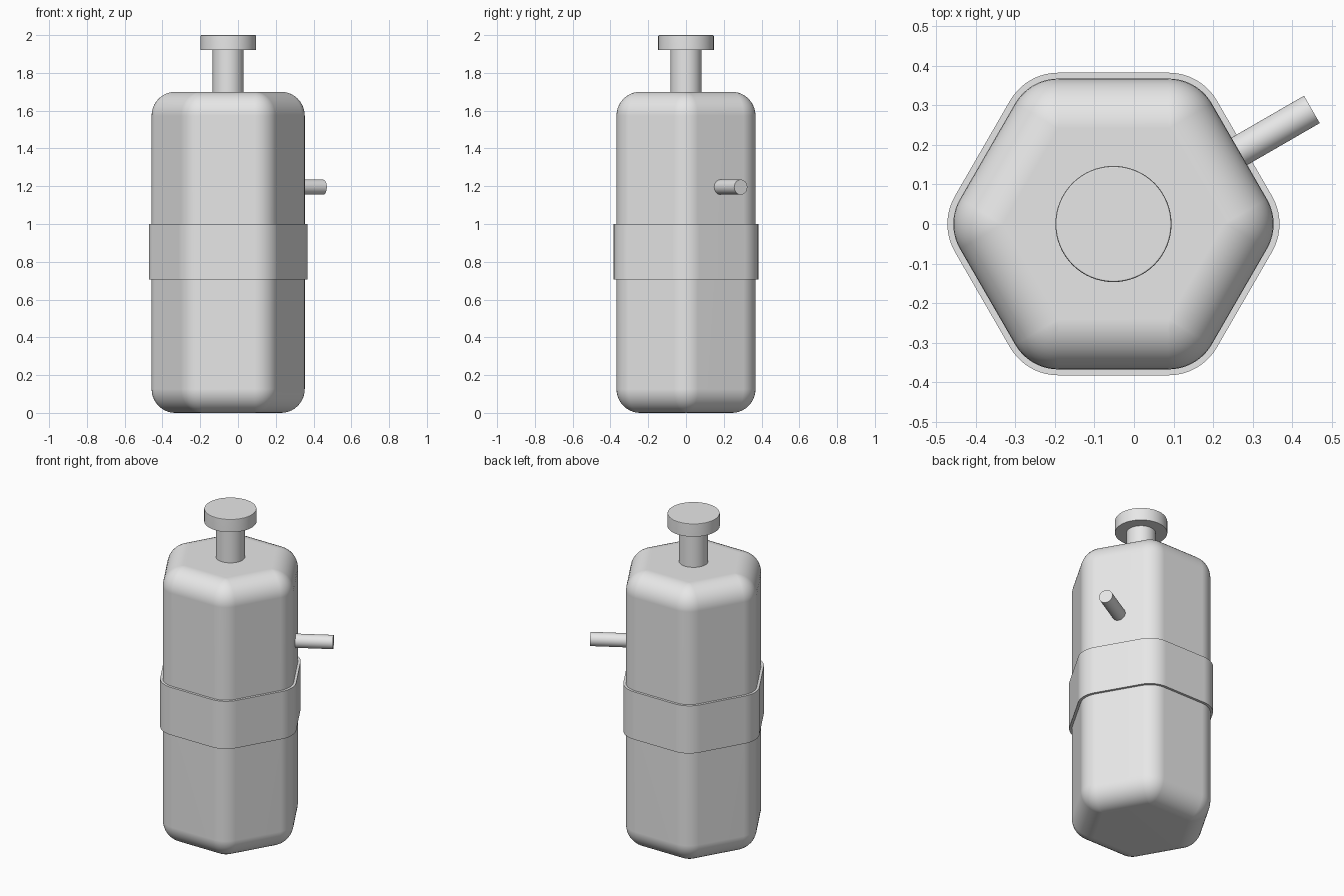
import bpy, bmesh
from math import sin, cos, pi, radians
from mathutils import Vector

cube = bpy.data.objects.get("Cube")
if cube:
    bpy.data.objects.remove(cube, do_unlink=True)

AXIS_X = -0.052      # centre line of the body
STEPS = 10           # segments per rounded edge

grey = bpy.data.materials.new("light_grey")
grey.use_nodes = True
colour = (0.8, 0.8, 0.8, 1)
grey.diffuse_color = colour
grey.node_tree.nodes["Principled BSDF"].inputs["Base Color"].default_value = colour


def hexagon(apothem, radius):
    """Rounded hexagon with two corners on the x axis."""
    points = []
    for side in range(6):
        corner = side * pi / 3
        reach = (apothem - radius) / cos(pi / 6)
        for i in range(STEPS + 1):
            a = corner - pi / 6 + i / STEPS * pi / 3
            points.append((AXIS_X + reach * cos(corner) + radius * cos(a),
                           reach * sin(corner) + radius * sin(a)))
    return points


def circle(radius, count=64):
    return [(AXIS_X + radius * cos(2 * pi * i / count),
             radius * sin(2 * pi * i / count)) for i in range(count)]


def finish(obj):
    obj.data.materials.append(grey)
    bpy.ops.object.select_all(action="DESELECT")
    obj.select_set(True)
    bpy.context.view_layer.objects.active = obj
    bpy.ops.object.shade_smooth_by_angle(angle=radians(35))
    weighted = obj.modifiers.new("even_shading", "WEIGHTED_NORMAL")
    weighted.keep_sharp = True


def loft(name, sections):
    """Skin a stack of (outline, height) sections and close both ends."""
    bm = bmesh.new()
    rings = [[bm.verts.new((x, y, z)) for x, y in outline] for outline, z in sections]
    for low, high in zip(rings, rings[1:]):
        for i in range(len(low)):
            j = (i + 1) % len(low)
            bm.faces.new((low[i], low[j], high[j], high[i]))
    bm.faces.new(rings[0][::-1])
    bm.faces.new(rings[-1])
    bmesh.ops.remove_doubles(bm, verts=bm.verts, dist=0.0001)
    bmesh.ops.recalc_face_normals(bm, faces=bm.faces)
    mesh = bpy.data.meshes.new(name)
    bm.to_mesh(mesh)
    bm.free()
    obj = bpy.data.objects.new(name, mesh)
    bpy.context.collection.objects.link(obj)
    finish(obj)


# Body: hexagonal block with every edge rounded alike
APOTHEM, ROUND, HEIGHT = 0.368, 0.126, 1.7
lower = []
for i in range(STEPS + 1):
    a = i / STEPS * pi / 2
    inset = ROUND * (1 - sin(a))
    lower.append((hexagon(APOTHEM - inset, ROUND - inset), ROUND * (1 - cos(a))))
upper = [(outline, HEIGHT - z) for outline, z in reversed(lower)]
loft("body", lower + upper)

# Band around the middle
band = hexagon(APOTHEM + 0.015, ROUND + 0.015)
loft("band", [(band, 0.705), (band, 1.0)])

# Neck and cap, the cap with a finely eased rim
loft("neck", [(circle(0.082), 1.68), (circle(0.082), 1.925)])
loft("cap", [(circle(0.147), 1.92), (circle(0.147), 1.995),
             (circle(0.1455), 1.9985), (circle(0.142), 2.0)])

# Side pin standing square to the back left face
direction = Vector((cos(pi / 6), sin(pi / 6), 0))
start, end = 0.34, 0.58
bpy.ops.mesh.primitive_cylinder_add(
    vertices=40, radius=0.04, depth=end - start,
    location=Vector((AXIS_X, 0, 1.195)) + direction * (start + end) / 2,
    rotation=(0, pi / 2, pi / 6))
pin = bpy.context.object
pin.name = "side_pin"
finish(pin)
